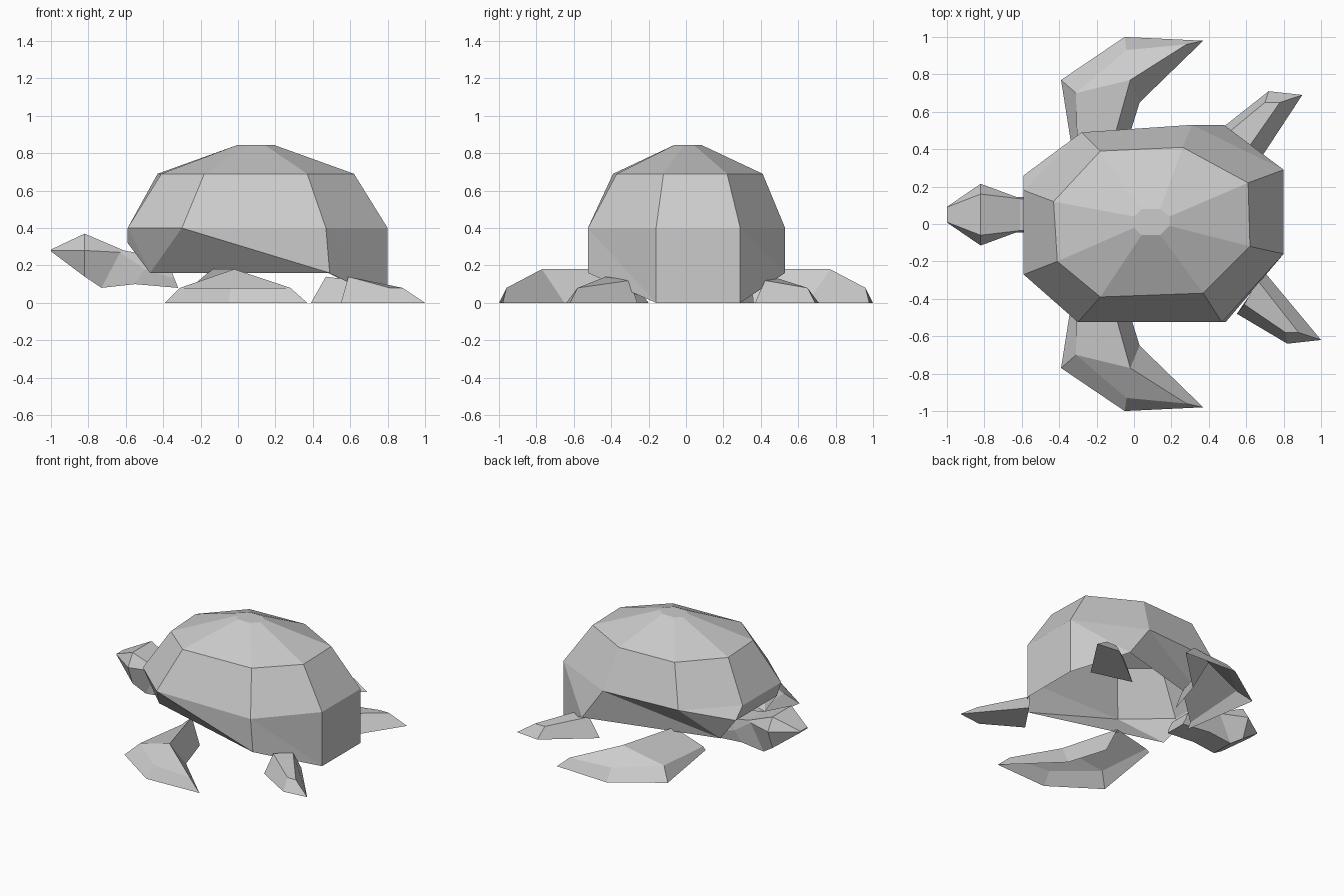
import bpy
import bmesh

# Remove the default cube
if "Cube" in bpy.data.objects:
    bpy.data.objects.remove(bpy.data.objects["Cube"], do_unlink=True)

# Single plain grey material
grey = bpy.data.materials.new("plain grey")
grey.use_nodes = True
colour = (0.6, 0.6, 0.6, 1)
grey.diffuse_color = colour
for node in grey.node_tree.nodes:
    if node.type == "BSDF_PRINCIPLED":
        node.inputs["Base Color"].default_value = colour


def finish(name, bm):
    """Turn a bmesh into a flat shaded object."""
    bmesh.ops.recalc_face_normals(bm, faces=bm.faces)
    mesh = bpy.data.meshes.new(name)
    bm.to_mesh(mesh)
    bm.free()
    mesh.materials.append(grey)
    obj = bpy.data.objects.new(name, mesh)
    bpy.context.collection.objects.link(obj)
    return obj


def add_rings(bm, rings):
    return [[bm.verts.new(point) for point in ring] for ring in rings]


def bridge(bm, first, second, split=False, closed=True):
    """Join two rings with quads, or with triangles when split."""
    count = len(first)
    for i in range(count if closed else count - 1):
        j = (i + 1) % count
        a, b, c, d = first[i], first[j], second[j], second[i]
        if split:
            bm.faces.new((a, b, d))
            bm.faces.new((b, c, d))
        else:
            bm.faces.new((a, b, c, d))


def loft(name, sections, closed=True):
    """Body through matching sections; an open one has no underside or root."""
    bm = bmesh.new()
    rings = add_rings(bm, sections)
    for first, second in zip(rings, rings[1:]):
        bridge(bm, first, second, closed=closed)
    bm.faces.new(rings[-1])
    if closed:
        bm.faces.new(rings[0])
    return finish(name, bm)


def level(points, z):
    return [(x, y, z) for x, y in points]


# Shell: hollow eight-sided dome, open underneath
crown = level([(0, .04), (.04, .08), (.14, .08), (.19, .04),
               (.19, -.01), (.14, -.06), (.04, -.06), (0, -.02)], .845)
shoulder = level([(-.43, .12), (-.18, .39), (.26, .41), (.61, .22),
                  (.62, -.12), (.37, -.37), (-.18, -.39), (-.41, -.2)], .69)
waist = level([(-.59, .18), (-.28, .49), (.31, .53), (.8, .29),
               (.8, -.16), (.47, -.525), (-.3, -.525), (-.59, -.27)], .4)
rim = [(-.59, .26, .32), (-.47, .27, .16), (.48, .53, .16), (.8, .29, 0),
       (.8, -.16, 0), (.49, -.525, .16), (-.47, -.25, .16), (-.59, -.22, .32)]

bm = bmesh.new()
top, upper, middle, lower = add_rings(bm, [crown, shoulder, waist, rim])
bm.faces.new(top)
bridge(bm, top, upper)
bridge(bm, upper, middle)
bridge(bm, middle, lower, split=True)
finish("shell", bm)


# Head and neck: six-sided sections, symmetric about their own axis
def head_section(top_point, side_point, low_point, half_top, half_side):
    mid = .05
    (xt, zt), (xs, zs), (xl, zl) = top_point, side_point, low_point
    return [(xt, mid + half_top, zt), (xs, mid + half_side, zs),
            (xl, mid + half_top, zl), (xl, mid - half_top, zl),
            (xs, mid - half_side, zs), (xt, mid - half_top, zt)]


loft("head", [
    head_section((-1, .285), (-1, .28), (-1, .275), .04, .042),
    head_section((-.82, .37), (-.82, .28), (-.82, .14), .11, .165),
    head_section((-.61, .28), (-.63, .27), (-.73, .08), .085, .095),
    head_section((-.45, .25), (-.5, .18), (-.55, .1), .085, .095),
    head_section((-.36, .18), (-.34, .13), (-.32, .08), .08, .09),
])

# Front flippers: bent hollow blades, mirrored across the body
flipper = [
    [(-.3, .2, 0), (-.3, .23, .04), (-.14, .34, .18), (-.06, .36, 0)],
    [(-.39, .77, 0), (-.31, .7, .08), (-.02, .77, .18), (.03, .65, 0)],
    [(-.05, 1, 0), (-.04, .93, .08), (.28, .96, .08), (.37, .98, 0)],
]
for name, side in (("left_front_flipper", -1), ("right_front_flipper", 1)):
    loft(name, [[(x, side * y, z) for x, y, z in ring] for ring in flipper],
         closed=False)

# Hind flippers: ground outline rising to a smaller top
loft("left_hind_flipper", [
    level([(.55, -.48), (.82, -.64), (1, -.62), (.7, -.26)], 0),
    [(.59, -.43, .14), (.81, -.58, .08), (.88, -.58, .08), (.66, -.3, .12)],
])
loft("right_hind_flipper", [
    level([(.39, .45), (.72, .71), (.9, .69), (.69, .37)], 0),
    [(.47, .46, .14), (.7, .65, .08), (.78, .65, .08), (.62, .42, .12)],
])
